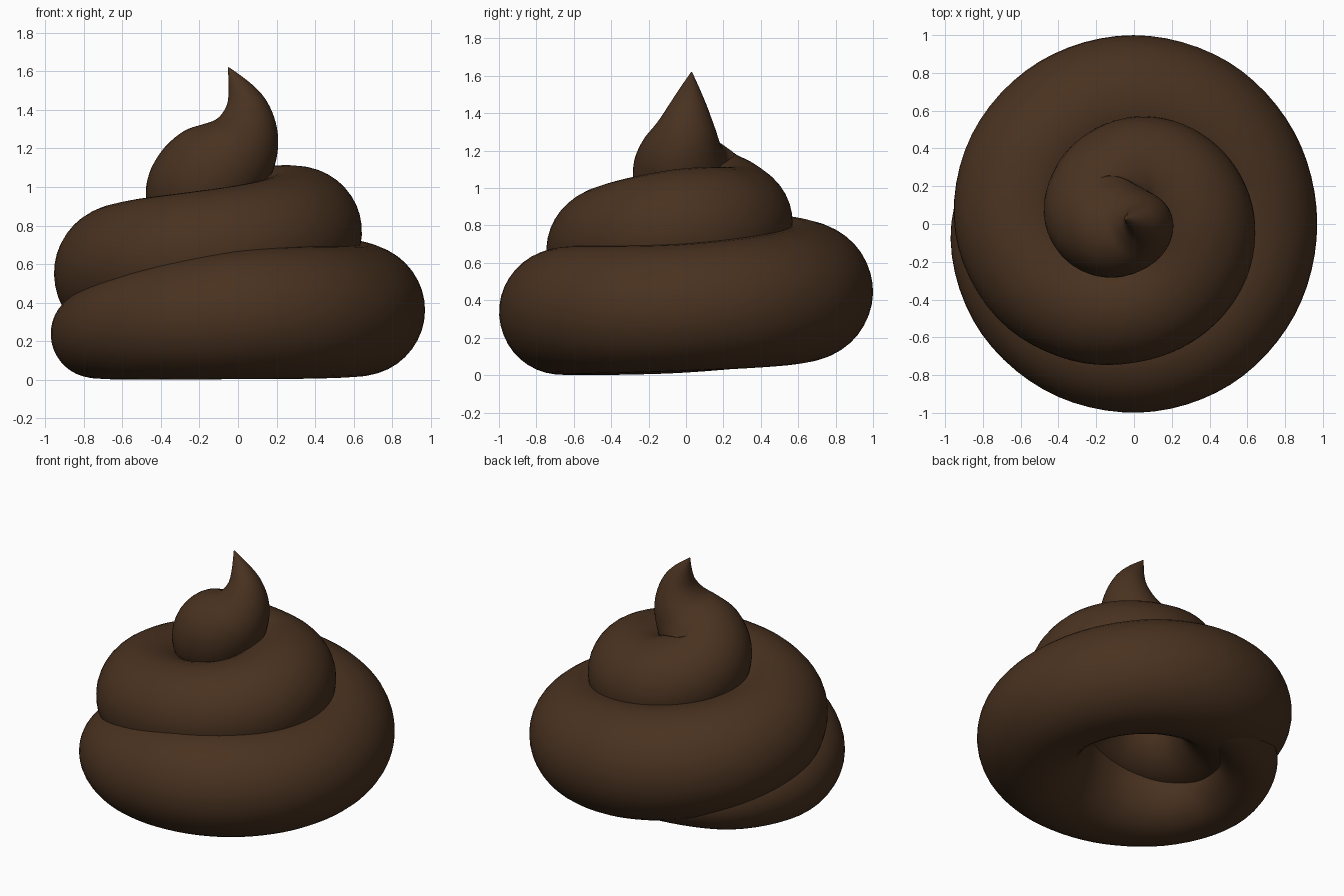
import bpy
import bmesh
from math import radians, cos, sin, pi
from mathutils import Vector

if "Cube" in bpy.data.objects:
    bpy.data.objects.remove(bpy.data.objects["Cube"])


def smooth_path(keys, steps):
    """Catmull-Rom interpolation through tuples of any length."""
    k = [keys[0]] + keys + [keys[-1]]
    out = []
    for i in range(1, len(k) - 2):
        for s in range(steps):
            t = s / steps
            out.append(tuple(
                0.5 * (2 * b + (c - a) * t + (2 * a - 5 * b + 4 * c - d) * t ** 2
                       + (3 * b - a - 3 * c + d) * t ** 3)
                for a, b, c, d in zip(*k[i - 1:i + 3])))
    return out + [keys[-1]]


def sweep(name, points, sides=40):
    """Tube of varying radius along (x, y, z, radius) points."""
    centres = [Vector(p[:3]) for p in points]
    n = len(points)
    tangents = [(centres[min(i + 1, n - 1)] - centres[max(i - 1, 0)]).normalized()
                for i in range(n)]
    # Even out the ring directions so tight turns stay clean
    for _ in range(40):
        tangents = [(tangents[max(i - 1, 0)] + 2 * tangents[i]
                     + tangents[min(i + 1, n - 1)]).normalized() for i in range(n)]
    bm = bmesh.new()
    rings = []
    u = Vector((0, 0, 1))
    for c, t, p in zip(centres, tangents, points):
        u = (u - t * u.dot(t)).normalized()
        v = t.cross(u)
        rings.append([bm.verts.new(c + p[3] * (u * cos(a) + v * sin(a)))
                      for a in (2 * pi * j / sides for j in range(sides))])
    for r0, r1 in zip(rings, rings[1:]):
        for j in range(sides):
            k = (j + 1) % sides
            bm.faces.new((r0[j], r0[k], r1[k], r1[j]))
    bm.faces.new(rings[0][::-1])
    bm.faces.new(rings[-1])
    for f in bm.faces:
        f.smooth = True
    mesh = bpy.data.meshes.new(name)
    bm.to_mesh(mesh)
    bm.free()
    obj = bpy.data.objects.new(name, mesh)
    bpy.context.collection.objects.link(obj)
    return obj


# Spiral keys: angle, distance from axis, height, tube radius
coil = [
    (90, 0.62, 0.27, 0.14),
    (180, 0.745, 0.235, 0.222),
    (270, 0.665, 0.337, 0.335),
    (360, 0.63, 0.362, 0.34),
    (450, 0.635, 0.447, 0.365),
    (540, 0.60, 0.56, 0.35),
    (630, 0.415, 0.69, 0.315),
    (720, 0.31, 0.775, 0.33),
    (810, 0.262, 0.83, 0.303),
    (900, 0.185, 1.01, 0.285),
]
path = [(r * cos(radians(a)), r * sin(radians(a)), z, w)
        for a, r, z, w in smooth_path(coil, 3)][:-1]

# Curled tip: x, y, z, tube radius
path += [
    (-0.155, 0.01, 1.03, 0.288),
    (-0.085, -0.025, 1.12, 0.262),
    (0.0, -0.02, 1.21, 0.218),
    (0.042, 0.0, 1.31, 0.168),
    (0.043, 0.012, 1.42, 0.112),
    (0.01, 0.02, 1.51, 0.064),
    (-0.05, 0.03, 1.62, 0.003),
]
swirl = sweep("swirl", smooth_path(path, 6))

# Brown colour
brown = bpy.data.materials.new("brown")
brown.diffuse_color = (0.067, 0.032, 0.0145, 1)
brown.use_nodes = True
brown.node_tree.nodes["Principled BSDF"].inputs["Base Color"].default_value = brown.diffuse_color
swirl.data.materials.append(brown)
